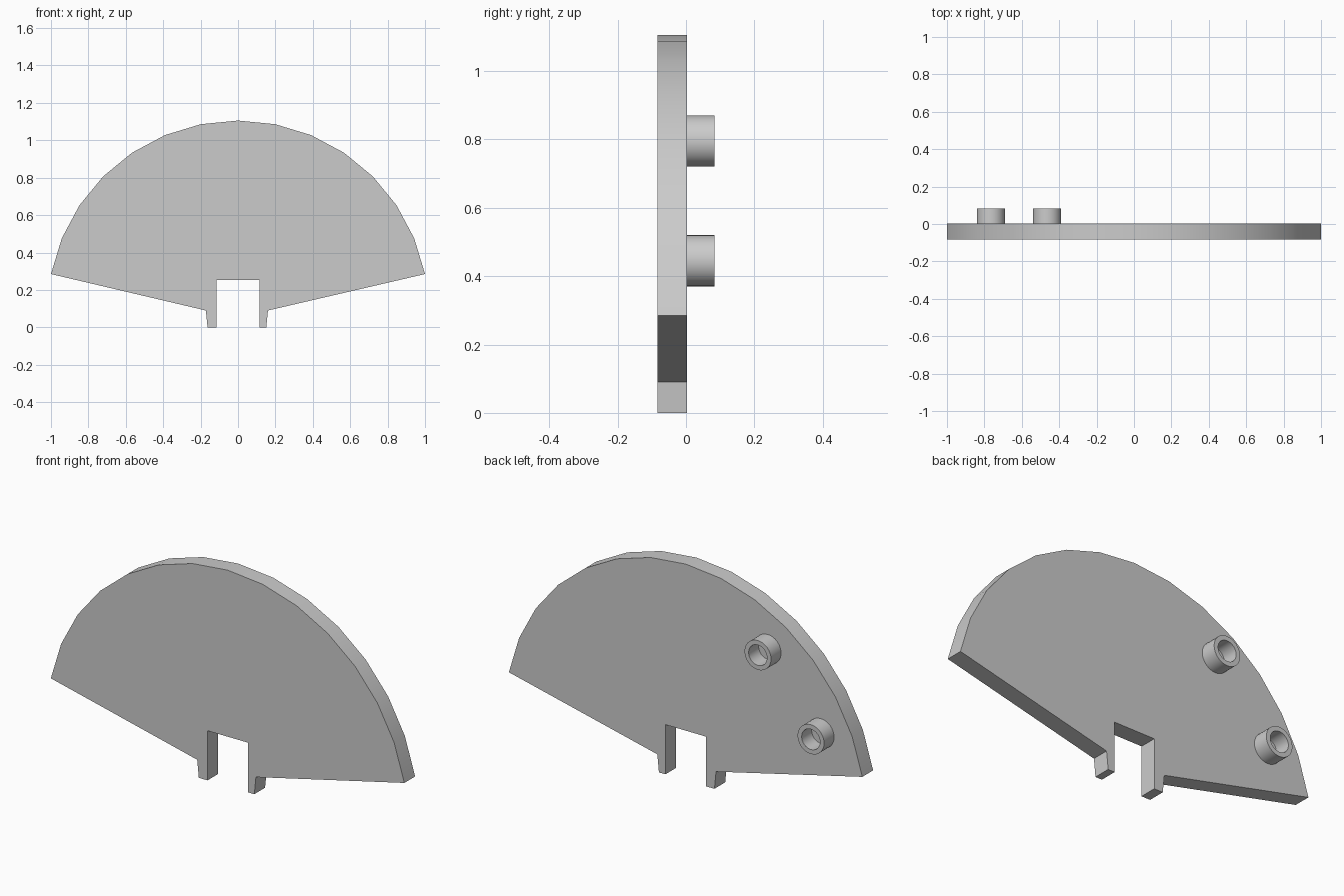
import bpy, bmesh
from math import cos, sin, radians, tau

cube = bpy.data.objects.get("Cube")
if cube:
    bpy.data.objects.remove(cube, do_unlink=True)

FRONT, FACE, BACK = -0.084, 0.003, 0.084   # plate front, plate back, peg tips

grey = bpy.data.materials.new("light grey")
grey.use_nodes = True
grey.diffuse_color = (0.6, 0.6, 0.6, 1)
grey.node_tree.nodes["Principled BSDF"].inputs["Base Color"].default_value = grey.diffuse_color


def finish(name, bm):
    bmesh.ops.recalc_face_normals(bm, faces=bm.faces)
    mesh = bpy.data.meshes.new(name)
    bm.to_mesh(mesh)
    bm.free()
    mesh.materials.append(grey)
    obj = bpy.data.objects.new(name, mesh)
    bpy.context.collection.objects.link(obj)
    bpy.ops.object.select_all(action='DESELECT')
    obj.select_set(True)
    bpy.context.view_layer.objects.active = obj
    bpy.ops.object.shade_smooth_by_angle(angle=radians(30))


# Fan-shaped plate: faceted arc, sloping lower edges, two feet around a notch
radius = 1 / cos(radians(11.25))
outline = [(radius * cos(radians(11.25 * i)), 0.086 + radius * sin(radians(11.25 * i)))
           for i in range(1, 16)]
outline += [(-0.172, 0.09), (-0.163, 0), (-0.114, 0), (-0.114, 0.254),
            (0.114, 0.254), (0.114, 0), (0.151, 0), (0.16, 0.09)]
bm = bmesh.new()
face = bm.faces.new([bm.verts.new((x, FRONT, z)) for x, z in outline])
side = bmesh.ops.extrude_face_region(bm, geom=[face])["geom"]
bmesh.ops.translate(bm, vec=(0, FACE - FRONT, 0),
                    verts=[v for v in side if isinstance(v, bmesh.types.BMVert)])
finish("fan_plate", bm)


# Hollow round pegs on the back
def peg(name, x, z, outer=0.075, inner=0.052, sides=32):
    bm = bmesh.new()
    section = [(outer, FACE), (outer, BACK), (inner, BACK), (inner, FACE)]
    rings = [[bm.verts.new((x + r * cos(tau * i / sides), y, z + r * sin(tau * i / sides)))
              for i in range(sides)] for r, y in section]
    for a, b in zip(rings, rings[1:] + rings[:1]):
        for i in range(sides):
            j = (i + 1) % sides
            bm.faces.new((a[i], a[j], b[j], b[i]))
    finish(name, bm)


peg("upper_peg", -0.465, 0.795)
peg("lower_peg", -0.765, 0.445)
